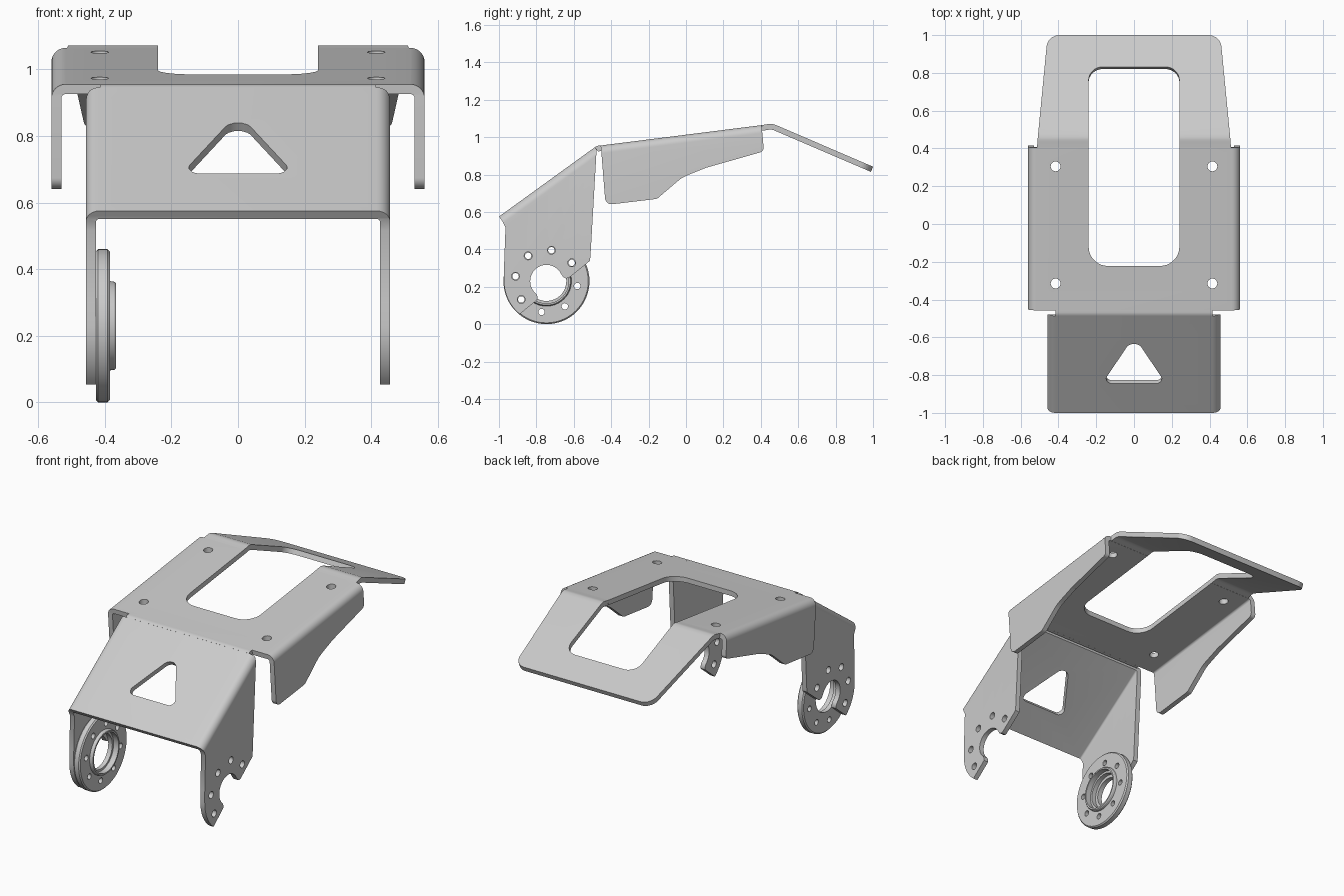
import bpy, bmesh
from math import sin, cos, atan2, radians, tan, pi
from mathutils import Vector

if "Cube" in bpy.data.objects:
    bpy.data.objects.remove(bpy.data.objects["Cube"])

X, Y, Z = Vector((1, 0, 0)), Vector((0, 1, 0)), Vector((0, 0, 1))
O = Vector((0, 0, 0))
T = 0.03                       # sheet thickness
HUB = (-0.746, 0.23)           # pivot axis (y, z)


def finish(bm, name):
    bmesh.ops.recalc_face_normals(bm, faces=bm.faces)
    me = bpy.data.meshes.new(name)
    bm.to_mesh(me)
    bm.free()
    ob = bpy.data.objects.new(name, me)
    bpy.context.collection.objects.link(ob)
    return ob


def prism(name, loops, frame, c0, c1):
    """Extrude 2D loops lying in axes A, B along axis C."""
    org, A, B, C = frame
    bm = bmesh.new()
    for pts in loops:
        lo = [bm.verts.new(org + A * a + B * b + C * c0) for a, b in pts]
        hi = [bm.verts.new(org + A * a + B * b + C * c1) for a, b in pts]
        bm.faces.new(lo)
        bm.faces.new(hi)
        for i in range(len(pts)):
            j = (i + 1) % len(pts)
            bm.faces.new((lo[i], lo[j], hi[j], hi[i]))
    return finish(bm, name)


def cut(ob, tool, op='DIFFERENCE'):
    m = ob.modifiers.new('cut', 'BOOLEAN')
    m.operation, m.object, m.solver = op, tool, 'EXACT'
    bpy.ops.object.select_all(action='DESELECT')
    bpy.context.view_layer.objects.active = ob
    ob.select_set(True)
    bpy.ops.object.modifier_apply(modifier=m.name)
    bpy.data.objects.remove(tool)


def arc(c, r, a0, a1, n):
    return [(c[0] + r * cos(radians(a0 + (a1 - a0) * i / n)),
             c[1] + r * sin(radians(a0 + (a1 - a0) * i / n))) for i in range(n + 1)]


def circle(c, r, n=24):
    return arc(c, r, 0, 360, n)[:-1]


def rounded(pts, n=7):
    """Polygon of (a, b, fillet radius)."""
    out = []
    for i, (a, b, r) in enumerate(pts):
        p = Vector((a, b))
        if not r:
            out.append((a, b))
            continue
        d0 = (Vector(pts[i - 1][:2]) - p).normalized()
        d1 = (Vector(pts[(i + 1) % len(pts)][:2]) - p).normalized()
        half = d0.angle(d1) / 2
        c = p + (d0 + d1).normalized() * (r / sin(half))
        s, e = p + d0 * (r / tan(half)) - c, p + d1 * (r / tan(half)) - c
        for k in range(n + 1):
            v = s.lerp(e, k / n).normalized() * r + c
            out.append((v.x, v.y))
    return out


def axes(angle):
    """Direction along a sloped panel and its upward normal."""
    return Vector((0, cos(angle), sin(angle))), Vector((0, -sin(angle), cos(angle)))


def channel(name, w, depth, org, angle, u0, u1, R=0.042):
    """U-shaped folded sheet with rounded bends."""
    U, N = axes(angle)
    outer = [(w, -depth)] + arc((w - R, -R), R, 0, 90, 8)
    inner = [(w - T, -depth)] + arc((w - R, -R), R - T, 0, 90, 8)
    mir = lambda ps: [(-a, b) for a, b in reversed(ps)]
    return prism(name, [outer + mir(outer) + [(a, b) for a, b in reversed(mir(inner))]
                        + list(reversed(inner))], (org, X, N, U), u0, u1)


SIDE, PLAN = (O, Y, Z, X), (O, X, Y, Z)
bolts = [arc(HUB, 0.167, 171 + 45 * k, 171 + 45 * k, 1)[0] for k in range(8)]

# Front folded bracket with two hanging pivot cheeks
front_org, fa = Vector((0, -1, 0.575)), atan2(0.369, 0.51)
front = channel('front_bracket', 0.457, 0.9, front_org, fa, -0.6, 1.1)
cheek = ([(-1.03, 0.615), (-0.982, 0.551), (-0.965, 0.516), (-0.973, 0.3)]
         + arc(HUB, 0.227, 180, 231, 10)
         + [(-0.805, 0.122), (-0.794, 0.132), (-0.793, 0.145)]
         + arc(HUB, 0.087, 232, 28, 28)
         + [(-0.655, 0.25), (-0.64, 0.244), (-0.625, 0.249), (-0.527, 0.327),
            (-0.514, 0.339), (-0.511, 0.36), (-0.478, 0.933), (-0.507, 0.973)])
cut(front, prism('t', [cheek], SIDE, -0.7, 0.7), 'INTERSECT')
cut(front, prism('t', [circle(bolts[k], 0.021) for k in (0, 1, 5, 6, 7)], SIDE, -0.7, 0.7))
U, N = axes(fa)
tri = rounded([(-0.168, 0.192, 0.03), (0.168, 0.192, 0.03), (0, 0.5, 0.045)])
cut(front, prism('t', [tri], (front_org, X, U, N), -0.1, 0.1))

# Narrow bend joining the front bracket to the top plate
bend = prism('front_bend', [[(-.487, .946), (-.480, .951), (-.470, .954), (-.457, .955),
                             (-.453, .925), (-.462, .925), (-.470, .922)]], SIDE, -0.415, 0.415)

# Top plate with shaped side flanges
top_org, ta = Vector((0, -0.457, 0.955)), atan2(0.109, 0.861)
top = channel('top_plate', 0.56, 0.6, top_org, ta, -0.3, 1.3)
flange = rounded([(-0.461, 0.99, 0), (-0.457, 0.955, 0), (-0.453, 0.925, 0), (-0.43, 0.637, 0.035),
                  (-0.155, 0.67, 0.04), (-0.02, 0.785, 0.2), (0.11, 0.837, 0.05),
                  (0.417, 0.924, 0.025), (0.404, 1.064, 0), (0.4, 1.1, 0)])
cut(top, prism('t', [flange], SIDE, -0.7, 0.7), 'INTERSECT')
window = rounded([(-0.24, 0.7, 0), (-0.24, -0.222, 0.1), (0.24, -0.222, 0.1), (0.24, 0.7, 0)])
cut(top, prism('t', [window], PLAN, 0.5, 1.5))
cut(top, prism('t', [circle((s * 0.415, y), 0.026) for s in (-1, 1) for y in (-0.315, 0.305)],
               PLAN, 0.9, 1.2))

# Rear plate bent downwards, tapered with rounded corners
rear_org, ra = Vector((0, 0.48, 1.065)), -atan2(0.223, 0.52)
U, N = axes(ra)
tip = rear_org + U * 0.7
low = tip - N * T
rear = prism('rear_plate', [[(0.404, 1.064), (0.435, 1.069), (0.447, 1.0715), (0.46, 1.071),
                             (0.48, 1.065), (tip.y, tip.z), (low.y, low.z), (0.468, 1.0375),
                             (0.452, 1.041), (0.437, 1.039), (0.408, 1.034)]], SIDE, -0.7, 0.7)
outline = rounded([(-0.525, -0.2, 0), (0.525, -0.2, 0), (0.457, 0.566, 0.07), (-0.457, 0.566, 0.07)])
cut(rear, prism('t', [outline], (rear_org, X, U, N), -0.3, 0.3), 'INTERSECT')
window = rounded([(-0.24, -0.3, 0), (0.24, -0.3, 0), (0.24, 0.383, 0.075), (-0.24, 0.383, 0.075)])
cut(rear, prism('t', [window], (rear_org, X, U, N), -0.3, 0.3))

# Stepped pivot ring on the inside of the left cheek
profile = [(-.427, .106), (-.427, .223), (-.42, .23), (-.392, .23), (-.385, .223), (-.385, .134),
           (-.371, .132), (-.366, .128), (-.366, .119), (-.4, .119), (-.4, .106)]
bm, SEG = bmesh.new(), 64
rings = [[bm.verts.new((x, HUB[0] + r * cos(2 * pi * k / SEG), HUB[1] + r * sin(2 * pi * k / SEG)))
          for x, r in profile] for k in range(SEG)]
for k in range(SEG):
    p, q = rings[k], rings[(k + 1) % SEG]
    for i in range(len(profile)):
        j = (i + 1) % len(profile)
        bm.faces.new((p[i], p[j], q[j], q[i]))
ring = finish(bm, 'pivot_ring')
cut(ring, prism('t', [circle(b, 0.017) for b in bolts], SIDE, -0.6, -0.2))

# Smooth bends, crisp edges
bpy.ops.object.select_all(action='DESELECT')
for ob in (front, bend, top, rear, ring):
    ob.select_set(True)
bpy.context.view_layer.objects.active = front
bpy.ops.object.shade_smooth_by_angle(angle=radians(30))
